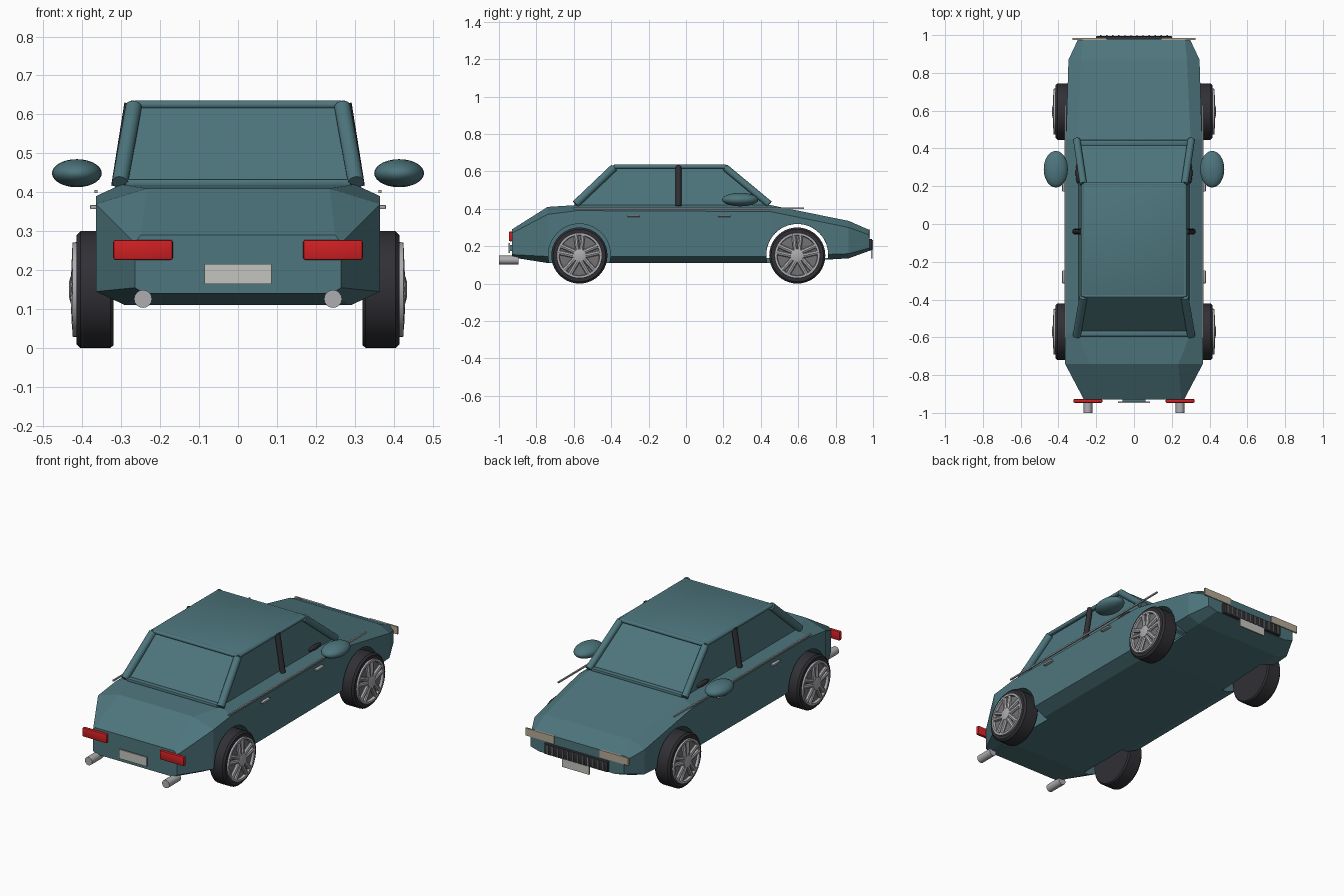
import bpy, bmesh, math
from mathutils import Vector, Matrix

cube = bpy.data.objects.get("Cube")
if cube:
    bpy.data.objects.remove(cube, do_unlink=True)


def material(name, color, rough=0.5):
    m = bpy.data.materials.new(name)
    m.use_nodes = True
    m.diffuse_color = (*color, 1)
    b = m.node_tree.nodes["Principled BSDF"]
    b.inputs["Base Color"].default_value = (*color, 1)
    b.inputs["Roughness"].default_value = rough
    return m


TEAL = material("teal_paint", (0.075, 0.18, 0.205))
RUBBER = material("black_rubber", (0.03, 0.03, 0.036))
SILVER = material("silver", (0.42, 0.42, 0.44))
GREY = material("shadow_grey", (0.17, 0.17, 0.18))
RED = material("red_lens", (0.62, 0.014, 0.016))
LAMP = material("warm_lamp", (0.46, 0.40, 0.30))
PLATE = material("plate_white", (0.55, 0.56, 0.52))


def finish(name, bm, mat, smooth=False):
    bmesh.ops.recalc_face_normals(bm, faces=bm.faces)
    me = bpy.data.meshes.new(name)
    bm.to_mesh(me)
    bm.free()
    me.materials.append(mat)
    ob = bpy.data.objects.new(name, me)
    bpy.context.collection.objects.link(ob)
    bpy.ops.object.select_all(action='DESELECT')
    ob.select_set(True)
    bpy.context.view_layer.objects.active = ob
    if smooth:
        bpy.ops.object.shade_smooth_by_angle(angle=math.radians(35))
    return ob


def box(name, center, size, mat, bevel=0):
    bm = bmesh.new()
    bmesh.ops.create_cube(bm, size=1)
    bmesh.ops.scale(bm, vec=size, verts=bm.verts)
    bmesh.ops.translate(bm, vec=center, verts=bm.verts)
    if bevel:
        bmesh.ops.bevel(bm, geom=bm.edges[:], offset=bevel, segments=2,
                        affect='EDGES', profile=0.5)
    return finish(name, bm, mat, bevel > 0)


def rod(name, a, b, r, mat, sides=16):
    a, b = Vector(a), Vector(b)
    bm = bmesh.new()
    bmesh.ops.create_cone(bm, cap_ends=True, segments=sides, radius1=r,
                          radius2=r, depth=(b - a).length)
    rot = (b - a).to_track_quat('Z', 'Y').to_matrix().to_4x4()
    bmesh.ops.transform(bm, matrix=Matrix.Translation((a + b) / 2) @ rot, verts=bm.verts)
    return finish(name, bm, mat, True)


def ball(name, center, radii, mat):
    bm = bmesh.new()
    bmesh.ops.create_uvsphere(bm, u_segments=24, v_segments=14, radius=1)
    bmesh.ops.scale(bm, vec=radii, verts=bm.verts)
    bmesh.ops.translate(bm, vec=center, verts=bm.verts)
    return finish(name, bm, mat, True)


def loft(name, rings, mat):
    bm = bmesh.new()
    loops = [[bm.verts.new(p) for p in ring] for ring in rings]
    n = len(loops[0])
    for l0, l1 in zip(loops, loops[1:]):
        for i in range(n):
            bm.faces.new((l0[i], l0[(i + 1) % n], l1[(i + 1) % n], l1[i]))
    bm.faces.new(loops[0])
    bm.faces.new(loops[-1])
    return finish(name, bm, mat)


def lathe_x(name, profile, x, y, z, side, mat, steps=40):
    """Revolve (offset, radius) points about the axle."""
    bm = bmesh.new()
    rings = []
    for dx, r in profile:
        rings.append([bm.verts.new((side * (x + dx), y + r * math.cos(t), z + r * math.sin(t)))
                      for t in (2 * math.pi * i / steps for i in range(steps))])
    for a, b in zip(rings, rings[1:]):
        for i in range(steps):
            bm.faces.new((a[i], a[(i + 1) % steps], b[(i + 1) % steps], b[i]))
    bm.faces.new(rings[0])
    bm.faces.new(rings[-1])
    return finish(name, bm, mat, True)


# Lower body: y, bottom x/z, side x, side low z, side high z, top x/z
sections = [
    (-0.93, 0.24, 0.14, 0.265, 0.155, 0.27, 0.25, 0.29),
    (-0.74, 0.29, 0.11, 0.365, 0.145, 0.37, 0.235, 0.41),
    (-0.58, 0.29, 0.11, 0.365, 0.145, 0.39, 0.30, 0.42),
    (0.45, 0.29, 0.11, 0.36, 0.145, 0.385, 0.30, 0.42),
    (0.87, 0.27, 0.135, 0.347, 0.16, 0.30, 0.28, 0.335),
    (0.98, 0.24, 0.175, 0.295, 0.19, 0.26, 0.27, 0.287),
]
rings = []
for y, xb, zb, xw, zl, zu, xt, zt in sections:
    half = [(xb, zb), (xw, zl), (xw, zu), (xt, zt)]
    rings.append([(x, y, z) for x, z in half] + [(-x, y, z) for x, z in reversed(half)])
body = loft("body", rings, TEAL)

# Wheel arches; the front bay is open from side to side above a thin floor
REAR, FRONT, AXLE = -0.57, 0.595, 0.15
cutters = []
for y in (REAR, FRONT):
    for side in (-1, 1):
        cutters.append(rod("arch_cutter", (side * 0.26, y, 0.153), (side * 0.5, y, 0.153),
                           0.166, TEAL, 48))
bay = rod("bay_cutter", (-0.3, FRONT, 0.153), (0.3, FRONT, 0.153), 0.1655, TEAL, 48)
for v in bay.data.vertices:
    v.co.z = max(v.co.z, 0.137)
cutters.append(bay)
bpy.context.view_layer.objects.active = body
for c in cutters:
    c.hide_render = True
    mod = body.modifiers.new("arch", 'BOOLEAN')
    mod.operation = 'DIFFERENCE'
    mod.solver = 'EXACT'
    mod.object = c
    bpy.ops.object.modifier_apply(modifier=mod.name)
    bpy.data.objects.remove(c, do_unlink=True)

# Cabin windows block and roof panel
loft("cabin_glass", [
    [(0.295, -0.585, 0.41), (0.295, 0.44, 0.41), (-0.295, 0.44, 0.41), (-0.295, -0.585, 0.41)],
    [(0.257, -0.38, 0.625), (0.257, 0.20, 0.625), (-0.257, 0.20, 0.625), (-0.257, -0.38, 0.625)],
], TEAL)
box("roof", (0, -0.085, 0.626), (0.55, 0.60, 0.018), TEAL, 0.006)
box("windshield_sill", (0, 0.43, 0.424), (0.58, 0.03, 0.02), TEAL, 0.006)
box("rear_window_sill", (0, -0.58, 0.424), (0.58, 0.03, 0.02), TEAL, 0.006)
for y in (-0.38, 0.21):
    rod("roof_cross_rail", (-0.265, y, 0.625), (0.265, y, 0.625), 0.011, TEAL)

for side, tag in ((1, "left"), (-1, "right")):
    # Pillars and rails
    rod(tag + "_rear_pillar", (side * 0.303, -0.59, 0.425), (side * 0.268, -0.385, 0.62), 0.021, TEAL)
    rod(tag + "_front_pillar", (side * 0.303, 0.445, 0.425), (side * 0.268, 0.21, 0.62), 0.019, TEAL)
    rod(tag + "_roof_rail", (side * 0.27, -0.385, 0.625), (side * 0.27, 0.21, 0.625), 0.011, TEAL)
    rod(tag + "_center_pillar", (side * 0.311, -0.04, 0.415), (side * 0.277, -0.04, 0.628), 0.015, RUBBER)
    # Mirrors, window rest, trim and handles
    ball(tag + "_mirror", (side * 0.414, 0.29, 0.449), (0.064, 0.097, 0.036), TEAL)
    ball(tag + "_window_rest", (side * 0.297, 0.27, 0.437), (0.012, 0.055, 0.014), RUBBER)
    box(tag + "_trim_strip", (side * 0.365, 0.013, 0.402), (0.008, 1.235, 0.008), SILVER)
    for y in (-0.28, 0.205):
        box(tag + "_door_handle", (side * 0.37, y, 0.362), (0.02, 0.068, 0.011), SILVER, 0.003)
    # Lamps and exhausts
    box(tag + "_tail_lamp", (side * 0.244, -0.937, 0.252), (0.153, 0.02, 0.052), RED, 0.006)
    box(tag + "_head_lamp", (side * 0.235, 0.98, 0.268), (0.18, 0.01, 0.042), LAMP)
    rod(tag + "_exhaust", (side * 0.244, -1.0, 0.126), (side * 0.244, -0.895, 0.126), 0.023, SILVER)
    # Wheels with five split spokes
    for y, pos in ((REAR, "rear"), (FRONT, "front")):
        name = tag + "_" + pos
        lathe_x(name + "_tire", [(0, 0.115), (0, 0.143), (0.008, 0.15), (0.085, 0.15),
                                 (0.095, 0.14), (0.095, 0.118), (0.085, 0.115)],
                0.32, y, AXLE, side, RUBBER)
        lathe_x(name + "_rim_dish", [(0, 0.118), (0.008, 0.118)], 0.403, y, AXLE, side, GREY)
        lathe_x(name + "_rim_ring", [(0, 0.105), (0, 0.123), (0.02, 0.121), (0.02, 0.109), (0, 0.105)],
                0.405, y, AXLE, side, SILVER)
        lathe_x(name + "_hub", [(0, 0.036), (0.022, 0.034), (0.026, 0.02)], 0.408, y, AXLE, side, SILVER)
        for k in range(5):
            t = math.pi / 2 + k * math.tau / 5
            for d in (-0.17, 0.17):
                start = Vector((side * 0.418, y + 0.02 * math.cos(t + d * 3), AXLE + 0.02 * math.sin(t + d * 3)))
                end = Vector((side * 0.414, y + 0.113 * math.cos(t + d), AXLE + 0.113 * math.sin(t + d)))
                rod(name + "_spoke", start, end, 0.0125, SILVER, 8)

# Grille and number plates
box("grille", (0, 0.985, 0.208), (0.40, 0.02, 0.06), RUBBER, 0.004)
for i in range(12):
    box("grille_bar", (-0.176 + i * 0.032, 0.995, 0.208), (0.007, 0.01, 0.05), GREY)
box("front_plate", (0, 0.992, 0.158), (0.17, 0.008, 0.046), PLATE)
box("rear_plate", (0, -0.944, 0.19), (0.172, 0.008, 0.052), PLATE)
box("rear_plate_mount", (0, -0.935, 0.19), (0.12, 0.016, 0.03), TEAL)
